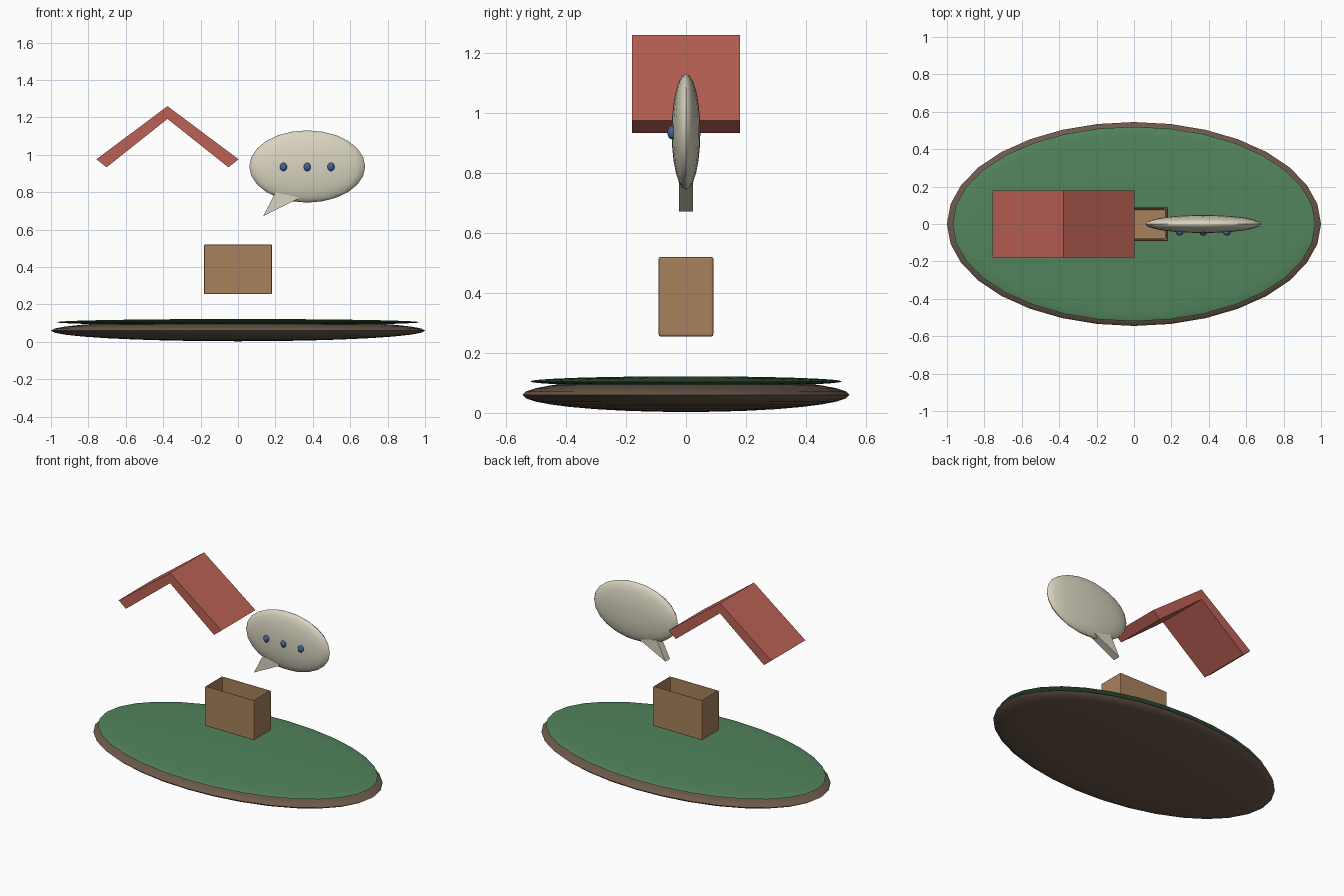
import bpy, bmesh

if "Cube" in bpy.data.objects:
    bpy.data.objects.remove(bpy.data.objects["Cube"])


def finish(obj, name, mat, smooth=False):
    obj.name = name
    obj.data.materials.append(mat)
    if smooth:
        bpy.ops.object.select_all(action='DESELECT')
        obj.select_set(True)
        bpy.context.view_layer.objects.active = obj
        bpy.ops.object.shade_smooth_by_angle(angle=0.7)
    return obj


def material(name, rgb):
    m = bpy.data.materials.new(name)
    m.diffuse_color = (*rgb, 1)
    m.use_nodes = True
    m.node_tree.nodes["Principled BSDF"].inputs["Base Color"].default_value = m.diffuse_color
    return m


def ellipsoid(name, loc, radii, mat, segs, rings):
    bpy.ops.mesh.primitive_uv_sphere_add(segments=segs, ring_count=rings, radius=1, location=loc)
    obj = bpy.context.object
    obj.scale = radii
    bpy.ops.object.transform_apply(location=False, rotation=False, scale=True)
    return finish(obj, name, mat, True)


def mesh_object(name, bm, mat):
    bmesh.ops.recalc_face_normals(bm, faces=bm.faces)
    me = bpy.data.meshes.new(name)
    bm.to_mesh(me)
    bm.free()
    obj = bpy.data.objects.new(name, me)
    bpy.context.collection.objects.link(obj)
    return finish(obj, name, mat)


def prism(name, profile, half_depth, mat):
    """Extrude an (x, z) outline along y."""
    bm = bmesh.new()
    face = bm.faces.new([bm.verts.new((x, -half_depth, z)) for x, z in profile])
    ext = bmesh.ops.extrude_face_region(bm, geom=[face])
    verts = [v for v in ext['geom'] if isinstance(v, bmesh.types.BMVert)]
    bmesh.ops.translate(bm, verts=verts, vec=(0, 2 * half_depth, 0))
    return mesh_object(name, bm, mat)


soil = material("soil", (0.15, 0.10, 0.07))
grass = material("grass", (0.085, 0.23, 0.11))
wood = material("wood", (0.39, 0.22, 0.11))
red = material("roof_red", (0.50, 0.12, 0.09))
cream = material("cream", (0.70, 0.66, 0.53))
blue = material("blue", (0.06, 0.12, 0.32))

# Ground discs
ellipsoid("ground_base", (0, 0, 0.06), (1.0, 0.545, 0.057), soil, 32, 16)
ellipsoid("grass_top", (0, 0, 0.105), (0.97, 0.52, 0.017), grass, 32, 16)

# Open box with thin walls
bm = bmesh.new()
bmesh.ops.create_cube(bm, size=1)
bmesh.ops.scale(bm, vec=(0.364, 0.182, 0.265), verts=bm.verts)
bmesh.ops.translate(bm, vec=(0, 0, 0.3875), verts=bm.verts)
top = max(bm.faces, key=lambda f: f.calc_center_median().z)
bmesh.ops.inset_individual(bm, faces=[top], thickness=0.017)
ext = bmesh.ops.extrude_discrete_faces(bm, faces=[top])
bmesh.ops.translate(bm, verts=ext['faces'][0].verts, vec=(0, 0, -0.245))
box = mesh_object("open_box", bm, wood)
bevel = box.modifiers.new("edges", 'BEVEL')
bevel.width = 0.006
bevel.segments = 2

# Folded roof
cx = -0.377
half = [(0.38, 0.976), (0.326, 0.933)]
outline = [(cx, 1.26)] + [(cx + x, z) for x, z in half] + [(cx, 1.192)]
outline += [(cx - x, z) for x, z in reversed(half)]
prism("roof", outline, 0.18, red)

# Speech bubble with tail and dots
ellipsoid("bubble", (0.37, 0, 0.9375), (0.31, 0.048, 0.193), cream, 24, 12)
prism("bubble_tail", [(0.135, 0.672), (0.33, 0.77), (0.20, 0.80)], 0.024, cream)
for i, x in enumerate((0.243, 0.37, 0.497)):
    ellipsoid(f"bubble_dot_{i + 1}", (x, -0.047, 0.935), (0.019, 0.015, 0.023), blue, 16, 8)
